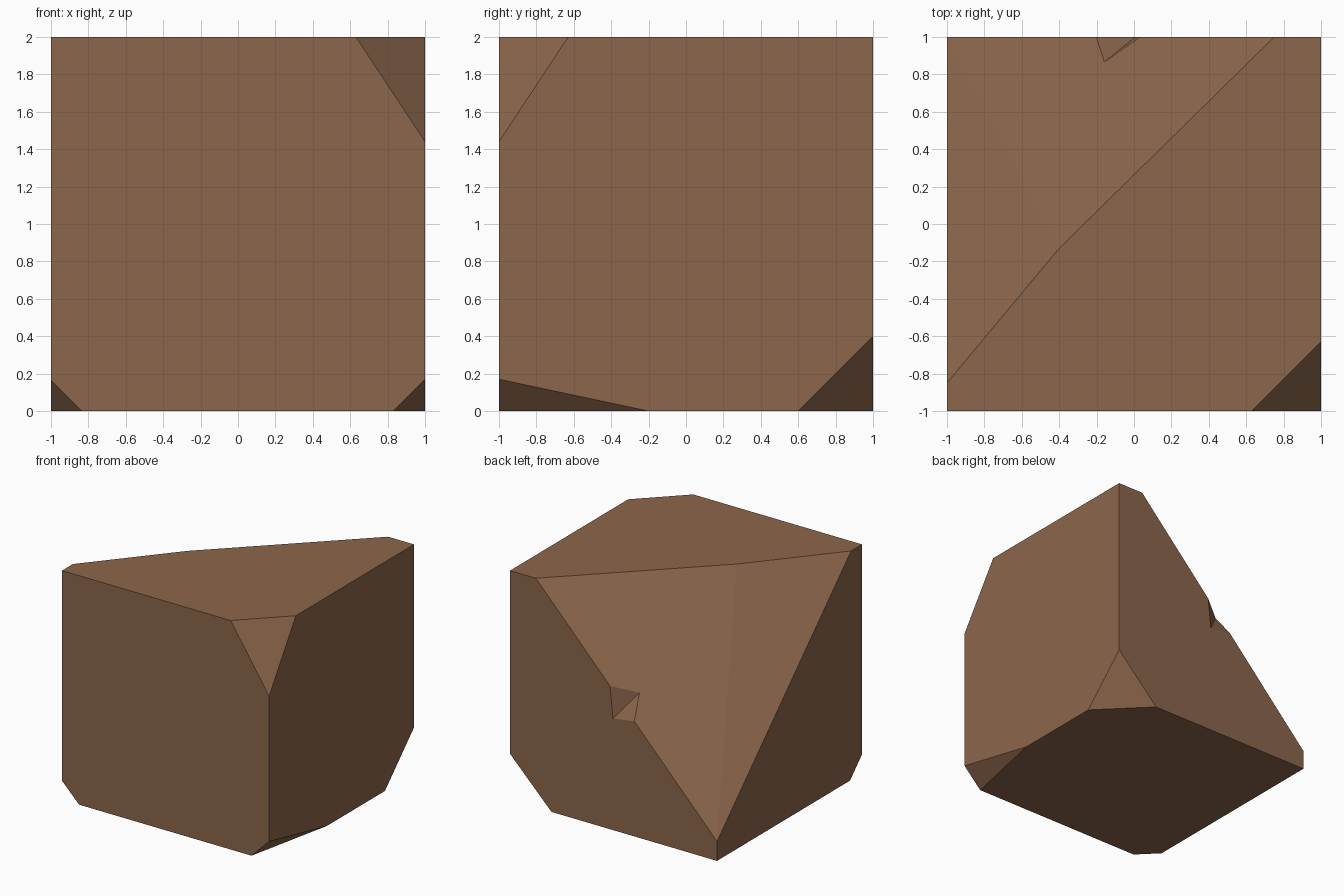
import bpy
import bmesh
from mathutils import Vector

default = bpy.data.objects.get("Cube")
if default:
    bpy.data.objects.remove(default, do_unlink=True)

# Single earthy material
brown = bpy.data.materials.new("earth_brown")
brown.use_nodes = True
colour = (0.262, 0.133, 0.070, 1.0)
brown.diffuse_color = colour
brown.node_tree.nodes["Principled BSDF"].inputs["Base Color"].default_value = colour


def make_object(name, bm):
    bmesh.ops.recalc_face_normals(bm, faces=bm.faces[:])
    mesh = bpy.data.meshes.new(name)
    bm.to_mesh(mesh)
    bm.free()
    mesh.materials.append(brown)
    obj = bpy.data.objects.new(name, mesh)
    bpy.context.collection.objects.link(obj)
    return obj


def chip(bm, a, b, c):
    """Slice off everything beyond the plane through three points."""
    a, b, c = Vector(a), Vector(b), Vector(c)
    normal = (b - a).cross(c - a).normalized()
    if normal.dot(Vector((0, 0, 1)) - a) > 0:
        normal.negate()
    geom = bm.verts[:] + bm.edges[:] + bm.faces[:]
    cut = bmesh.ops.bisect_plane(bm, geom=geom, dist=1e-5, plane_co=a,
                                 plane_no=normal, clear_outer=True)
    rim = [e for e in cut["geom_cut"] if isinstance(e, bmesh.types.BMEdge)]
    bmesh.ops.contextual_create(bm, geom=rim)


def chip_corner(bm, corner, dx, dy, dz):
    """Slice a corner at the given distances along its three edges."""
    x, y, z = corner
    up = 1 if z == 0 else -1
    chip(bm, (x - x * dx, y, z), (x, y - y * dy, z), (x, y, z + up * dz))


# Block with its chipped corners
bm = bmesh.new()
bmesh.ops.create_cube(bm, size=2)
bmesh.ops.translate(bm, verts=bm.verts[:], vec=(0, 0, 1))
chip_corner(bm, (1, -1, 2), 0.37, 0.37, 0.56)
chip_corner(bm, (1, 1, 0), 0.4, 0.4, 0.4)
chip_corner(bm, (1, -1, 0), 0.17, 0.8, 0.17)
chip_corner(bm, (-1, -1, 0), 0.165, 0.165, 0.165)

# Large broken corner, made of two facets meeting at a ridge
low, ridge = (-1, 1, 0.17), (-0.4, -0.13, 2)
chip(bm, low, ridge, (0.75, 1, 2))
chip(bm, low, ridge, (-1, -0.85, 2))
block = make_object("chipped_block", bm)

# Wedge cutter for the small nick in the broken edge
inner = Vector((-0.16, 0.865, 1.195))
valley = Vector((0.005, 1, 0.974))
side_a = Vector((0.034, 1, 1.25)) - valley
side_b = Vector((-0.2, 1, 1.005)) - valley
along = (valley - inner) * 0.5
bm = bmesh.new()
for end in (valley + along, inner - along):
    for offset in (Vector(), side_a * 2, side_b * 2):
        bm.verts.new(end + offset)
bmesh.ops.convex_hull(bm, input=bm.verts[:])
cutter = make_object("nick_cutter", bm)
cutter.hide_render = True
cutter.hide_viewport = True
cutter.display_type = 'WIRE'

nick = block.modifiers.new("nick", 'BOOLEAN')
nick.operation = 'DIFFERENCE'
nick.solver = 'EXACT'
nick.object = cutter
